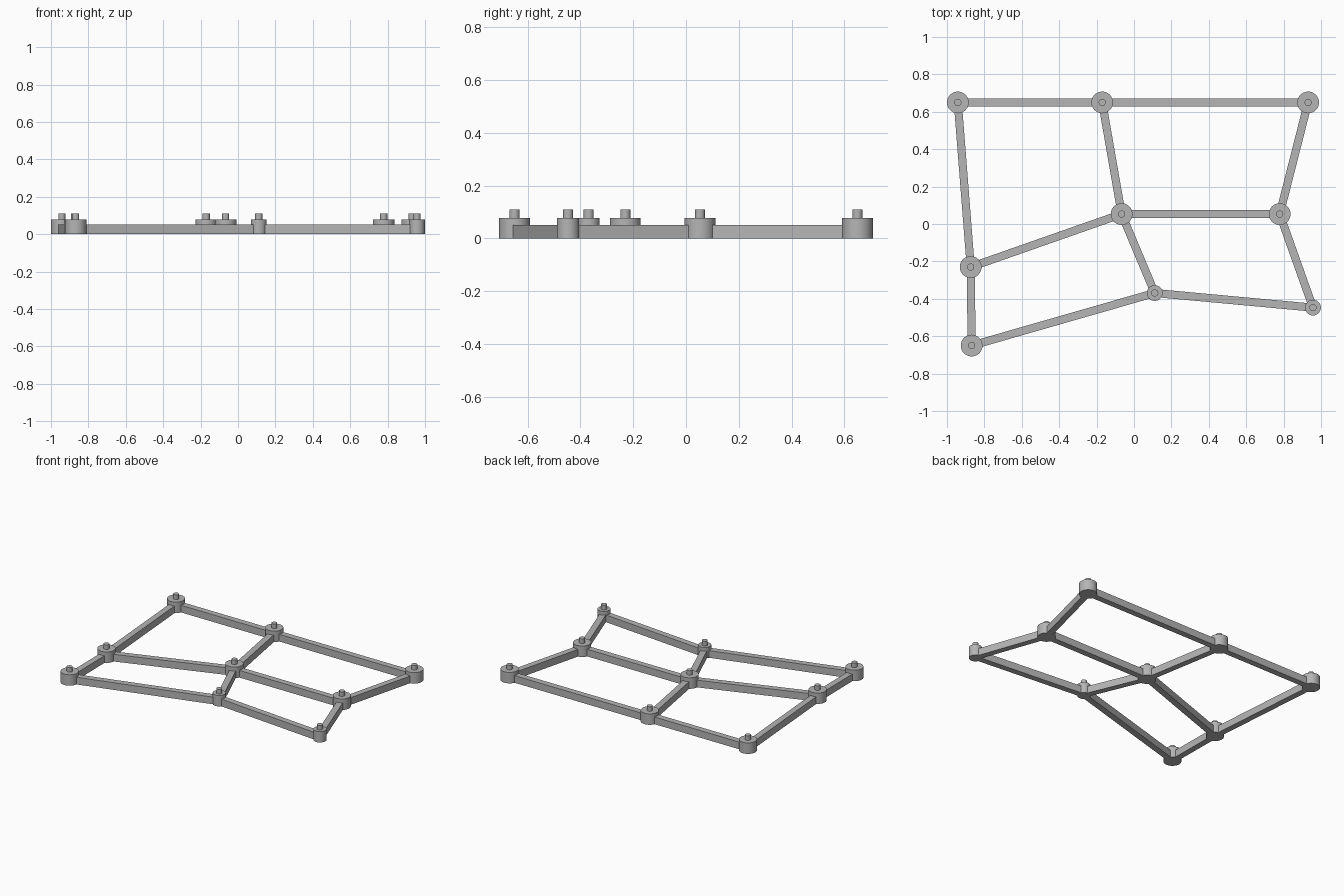
import bpy
import math
from mathutils import Vector

default = bpy.data.objects.get("Cube")
if default:
    bpy.data.objects.remove(default, do_unlink=True)

# One plain grey for the whole frame
grey = bpy.data.materials.new("Light grey")
grey.use_nodes = True
colour = (0.46, 0.46, 0.46, 1)
grey.diffuse_color = colour
grey.node_tree.nodes["Principled BSDF"].inputs["Base Color"].default_value = colour

BEAM_WIDTH, BEAM_TOP = 0.043, 0.051
HUB_TOP, PIN_TOP, PIN_RADIUS = 0.078, 0.11, 0.019
BIG, SMALL = 0.058, 0.042

# Joint positions and hub radii
joints = {
    "back_right": (-0.942, 0.65, BIG),
    "back_middle": (-0.17, 0.65, BIG),
    "back_left": (0.931, 0.65, BIG),
    "centre": (-0.066, 0.053, BIG),
    "middle_left": (0.779, 0.053, BIG),
    "middle_right": (-0.873, -0.23, BIG),
    "front_middle": (0.111, -0.369, SMALL),
    "front_right": (-0.868, -0.65, BIG),
    "front_left": (0.957, -0.447, SMALL),
}

# Joints linked by a beam
links = [
    ("back_right", "back_middle"), ("back_middle", "back_left"),
    ("back_right", "middle_right"), ("back_middle", "centre"),
    ("back_left", "middle_left"), ("middle_right", "centre"),
    ("centre", "middle_left"), ("middle_right", "front_right"),
    ("centre", "front_middle"), ("middle_left", "front_left"),
    ("front_right", "front_middle"), ("front_middle", "front_left"),
]


def cylinder(name, x, y, radius, bottom, top, sides):
    bpy.ops.mesh.primitive_cylinder_add(
        vertices=sides, radius=radius, depth=top - bottom,
        location=(x, y, (bottom + top) / 2))
    obj = bpy.context.object
    obj.name = name
    obj.data.materials.append(grey)
    bpy.ops.object.shade_smooth_by_angle(angle=math.radians(30))


def beam(start, end):
    a, b = Vector(joints[start][:2]), Vector(joints[end][:2])
    span, mid = b - a, (a + b) / 2
    bpy.ops.mesh.primitive_cube_add(
        size=1, location=(mid.x, mid.y, BEAM_TOP / 2),
        rotation=(0, 0, math.atan2(span.y, span.x)))
    obj = bpy.context.object
    obj.name = f"beam_{start}_to_{end}"
    obj.scale = (span.length, BEAM_WIDTH, BEAM_TOP)
    bpy.ops.object.transform_apply(location=False, rotation=False, scale=True)
    obj.data.materials.append(grey)


# Round hubs, each with a small pin on top
for name, (x, y, radius) in joints.items():
    cylinder(f"{name}_hub", x, y, radius, 0, HUB_TOP, 64)
    cylinder(f"{name}_pin", x, y, PIN_RADIUS, HUB_TOP, PIN_TOP, 32)

# Straight beams between the hubs
for start, end in links:
    beam(start, end)
